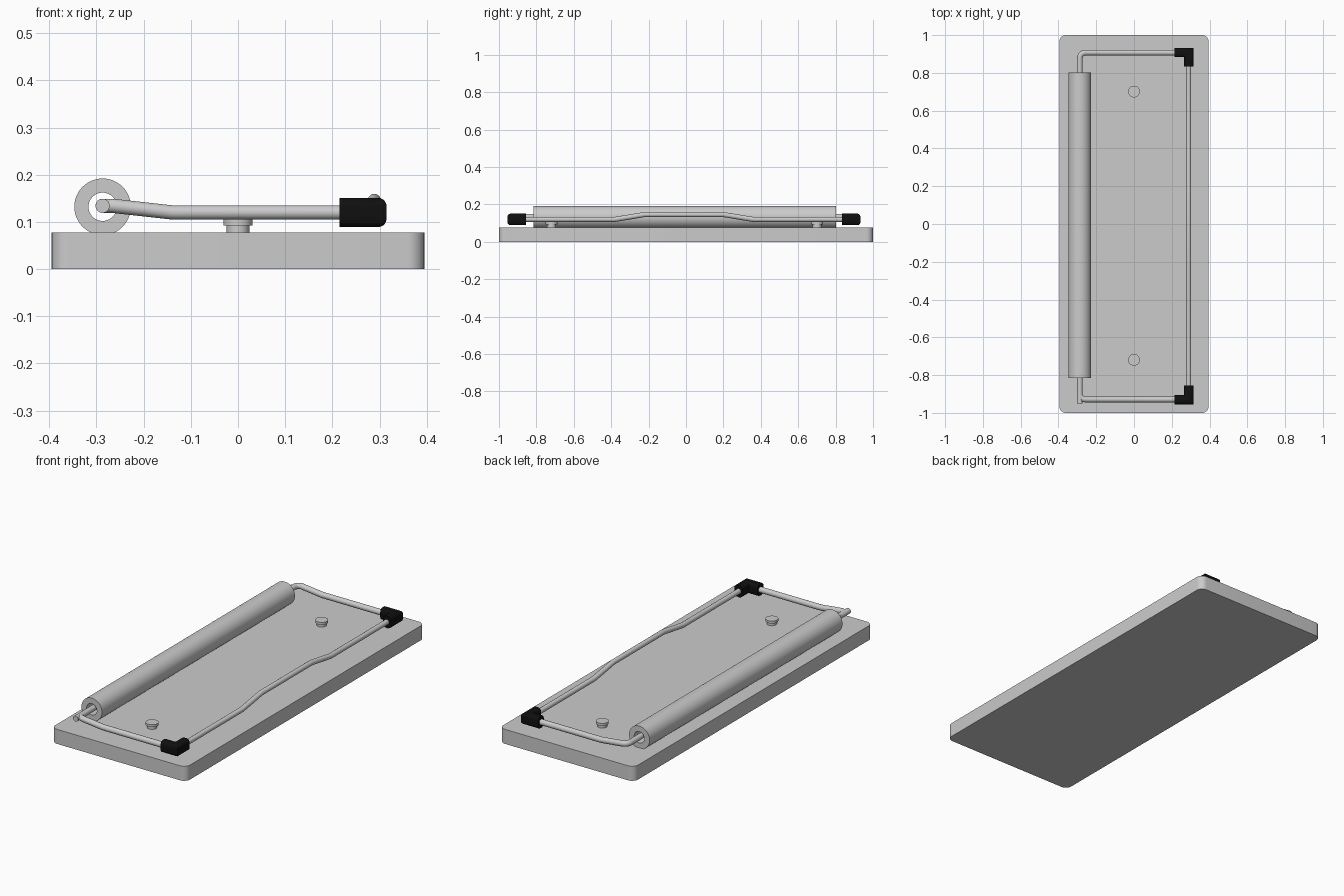
import bpy, bmesh
from math import sin, cos, pi, radians
from mathutils import Vector, Matrix

if "Cube" in bpy.data.objects:
    bpy.data.objects.remove(bpy.data.objects["Cube"])

OFF = -0.011            # the frame sits slightly towards the front of the base
AXLE_X, AXLE_Z = -0.287, 0.134
ARM_Y = 0.918


def finish(name, bm, angle=35):
    bmesh.ops.recalc_face_normals(bm, faces=bm.faces)
    me = bpy.data.meshes.new(name)
    bm.to_mesh(me)
    bm.free()
    ob = bpy.data.objects.new(name, me)
    bpy.context.collection.objects.link(ob)
    bpy.ops.object.select_all(action='DESELECT')
    ob.select_set(True)
    bpy.context.view_layer.objects.active = ob
    bpy.ops.object.shade_smooth_by_angle(angle=radians(angle))
    return ob


def extrude_outline(pts, z0, z1):
    bm = bmesh.new()
    face = bm.faces.new([bm.verts.new((x, y, z0)) for x, y in pts])
    top = bmesh.ops.extrude_face_region(bm, geom=[face])['geom']
    for v in top:
        if isinstance(v, bmesh.types.BMVert):
            v.co.z = z1
    return bm


def lathe(name, profile, matrix, closed, segs=48):
    # spin an (r, h) profile around z, then place it
    bm = bmesh.new()
    rings = []
    for r, h in profile:
        rings.append([bm.verts.new((r * cos(2 * pi * i / segs), r * sin(2 * pi * i / segs), h))
                      for i in range(segs)])
    pairs = list(zip(rings, rings[1:]))
    if closed:
        pairs.append((rings[-1], rings[0]))
    for a, b in pairs:
        for i in range(segs):
            j = (i + 1) % segs
            bm.faces.new((a[i], a[j], b[j], b[i]))
    if not closed:
        bm.faces.new(rings[0])
        bm.faces.new(rings[-1])
    bm.transform(matrix)
    return finish(name, bm)


def rod(name, pts, radius, sides=20):
    # tube swept along a path, with mitred joints
    pts = [Vector(p) for p in pts]
    bm = bmesh.new()
    rings = []
    d = (pts[1] - pts[0]).normalized()
    u = d.orthogonal().normalized()
    for i, p in enumerate(pts):
        d0 = (p - pts[i - 1]).normalized() if i else d
        d1 = (pts[i + 1] - p).normalized() if i < len(pts) - 1 else d0
        u = (u - d0 * u.dot(d0)).normalized()
        w = d0.cross(u)
        n = (d0 + d1).normalized()
        ring = []
        for k in range(sides):
            o = radius * (u * cos(2 * pi * k / sides) + w * sin(2 * pi * k / sides))
            ring.append(bm.verts.new(p + o - d0 * (o.dot(n) / d0.dot(n))))
        rings.append(ring)
    for a, b in zip(rings, rings[1:]):
        for k in range(sides):
            j = (k + 1) % sides
            bm.faces.new((a[k], a[j], b[j], b[k]))
    bm.faces.new(rings[0])
    bm.faces.new(rings[-1])
    return finish(name, bm)


# base plate with rounded upright corners
R, HX, HY = 0.035, 0.395, 1.0
outline = []
for q, (sx, sy) in enumerate([(1, 1), (-1, 1), (-1, -1), (1, -1)]):
    for k in range(9):
        a = (q + k / 8) * pi / 2
        outline.append((sx * (HX - R) + R * cos(a), sy * (HY - R) + R * sin(a)))
finish("base_plate", extrude_outline(outline, 0.0, 0.077), 30)

# hollow roller along y
to_y = Matrix.Rotation(pi / 2, 4, 'X')
lathe("roller", [(0.06, -0.808), (0.06, 0.808), (0.03, 0.808), (0.03, -0.808)],
      Matrix.Translation((AXLE_X, OFF + 0.004, 0.132)) @ to_y, True)

# one bent rod: rear arm, axle, front arm
C = 0.03
half = [(0.24, ARM_Y, 0.12), (-0.14, ARM_Y, 0.12), (AXLE_X + C, ARM_Y, AXLE_Z - 0.001)]
for k in range(1, 9):
    a = k / 8 * pi / 2
    half.append((AXLE_X + C - C * sin(a), ARM_Y - C + C * cos(a), AXLE_Z))
path = half + [(x, -y, z) for x, y, z in reversed(half)]
rod("side_arms_and_axle", [(x, y + OFF, z) for x, y, z in path], 0.015)

# short end of the axle poking out at the front
rod("axle_end", [(AXLE_X, -0.87, AXLE_Z), (AXLE_X, -0.95, AXLE_Z)], 0.015)

# right-hand bar with a raised middle
right = [(0.289, 0.87, 0.12), (0.289, 0.37, 0.12), (0.289, 0.21, 0.146)]
bar = right + [(x, -y, z) for x, y, z in reversed(right)]
rod("raised_bar", [(x, y + OFF, z) for x, y, z in bar], 0.0135)

# black elbow joints
black = bpy.data.materials.new("black_plastic")
black.diffuse_color = (0.005, 0.005, 0.005, 1)
black.use_nodes = True
black.node_tree.nodes["Principled BSDF"].inputs["Base Color"].default_value = black.diffuse_color
elbow = [(0.215, 0.944), (0.315, 0.944), (0.315, 0.844), (0.266, 0.844), (0.266, 0.895), (0.215, 0.895)]
for label, s in (("rear", 1), ("front", -1)):
    bm = extrude_outline([(x, s * y + OFF) for x, y in elbow], 0.089, 0.151)
    # round the long edges, keep the two pipe mouths flat
    ends = [f for f in bm.faces if abs(f.normal.z) < 0.5
            and (all(abs(v.co.x - 0.215) < 1e-4 for v in f.verts)
                 or all(abs(v.co.y - s * 0.844 - OFF) < 1e-4 for v in f.verts))]
    edges = [e for e in bm.edges if not any(e in f.edges for f in ends)
             and abs(e.verts[0].co.z - e.verts[1].co.z) < 1e-4]
    bmesh.ops.bevel(bm, geom=edges, offset=0.018, segments=5, profile=0.5, affect='EDGES')
    finish(label + "_elbow", bm, 40).data.materials.append(black)

# two stepped pegs on the plate
for label, s in (("rear", 1), ("front", -1)):
    lathe(label + "_peg", [(0.024, 0.07), (0.024, 0.092), (0.031, 0.092), (0.031, 0.105)],
          Matrix.Translation((0, s * 0.71 - 0.009, 0)), False, 32)
